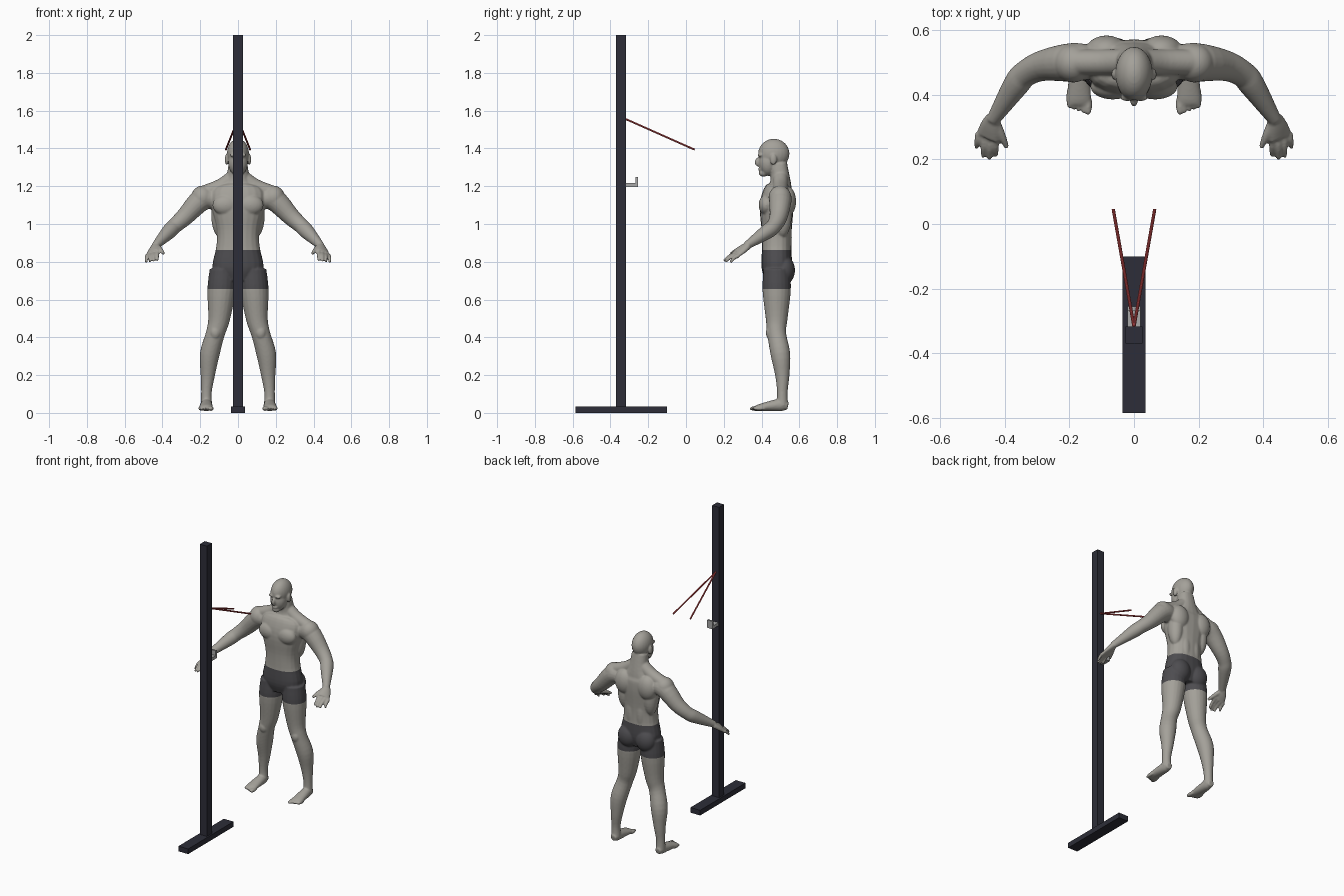
import bpy
import bmesh
import math
from mathutils import Vector, Matrix

default_cube = bpy.data.objects.get("Cube")
if default_cube:
    bpy.data.objects.remove(default_cube)


def make_material(name, *colour):
    material = bpy.data.materials.new(name)
    material.use_nodes = True
    material.diffuse_color = (*colour, 1)
    shader = material.node_tree.nodes["Principled BSDF"]
    shader.inputs["Base Color"].default_value = material.diffuse_color
    return material


skin = make_material("grey skin", 0.37, 0.355, 0.32)
cloth = make_material("charcoal shorts", 0.075, 0.073, 0.08)
steel = make_material("dark blue steel", 0.026, 0.027, 0.04)
metal = make_material("light grey metal", 0.4, 0.4, 0.4)
rubber = make_material("red rubber", 0.5, 0.06, 0.06)


def add_object(name, shape, *materials):
    bmesh.ops.recalc_face_normals(shape, faces=shape.faces)
    mesh = bpy.data.meshes.new(name)
    shape.to_mesh(mesh)
    shape.free()
    for material in materials:
        mesh.materials.append(material)
    new_object = bpy.data.objects.new(name, mesh)
    bpy.context.collection.objects.link(new_object)
    return new_object


def add_box(name, half_width, front, back, bottom, top, material):
    low, high = Vector((-half_width, front, bottom)), Vector((half_width, back, top))
    shape = bmesh.new()
    placement = Matrix.LocRotScale((low + high) / 2, None, high - low)
    bmesh.ops.create_cube(shape, size=1, matrix=placement)
    add_object(name, shape, material)


def smooth_rows(rows, steps=4):
    """Smooth curve through rows of numbers."""
    rows = [Vector(row) for row in rows]
    padded = [rows[0] * 2 - rows[1], *rows, rows[-1] * 2 - rows[-2]]
    result = []
    for before, start, end, after in zip(padded, padded[1:], padded[2:], padded[3:]):
        leave, arrive = (end - before) / 2, (after - start) / 2
        for step in range(steps):
            t = step / steps
            ease = t * t * (3 - 2 * t)
            result.append(start.lerp(end, ease) + leave * t * (1 - t) ** 2
                          - arrive * t * t * (1 - t))
    return result + [rows[-1]]


front_back, upright = Vector((0, 1, 0)), Vector((0, 0, 1))


def tube(shape, rows, reference=front_back, signs=(1, -1), boxiness=1, sides=20):
    """Loft of ellipses: x, y, z, width radius and, where it differs, depth radius."""
    rows = smooth_rows(rows)
    centres = [row.xyz if len(row) < 5 else Vector(row[:3]) for row in rows]
    for sign in signs:
        rings = []
        for index, (row, centre) in enumerate(zip(rows, centres)):
            following = centres[min(index + 1, len(rows) - 1)]
            along = following - centres[max(index - 1, 0)]
            across = along.cross(reference).normalized()
            outward = across.cross(along).normalized()
            ring = []
            for side in range(sides):
                angle = math.tau * side / sides
                wide, deep = (math.copysign(abs(value) ** boxiness, value)
                              for value in (math.cos(angle), math.sin(angle)))
                point = centre + across * wide * row[3] + outward * deep * row[-1]
                ring.append(shape.verts.new((point.x * sign, point.y, point.z)))
            rings.append(ring)
        for ring, following in zip(rings, rings[1:]):
            for side in range(sides):
                shape.faces.new((ring[side - 1], ring[side], following[side], following[side - 1]))
        shape.faces.new(rings[0])
        shape.faces.new(rings[-1])


def blob(shape, centre, radii):
    """Ellipsoid, repeated on the other side unless it is central."""
    x, y, z = centre
    for place in {x, -x}:
        placement = Matrix.LocRotScale((place, y, z), None, radii)
        bmesh.ops.create_uvsphere(shape, u_segments=24, v_segments=16, radius=1, matrix=placement)


# Stand and hook
add_box("base", 0.036, -0.585, -0.1, 0, 0.035, steel)
add_box("post", 0.026, -0.37, -0.317, 0, 2, steel)
add_box("hook_arm", 0.02, -0.317, -0.255, 1.197, 1.218, metal)
add_box("hook_tip", 0.02, -0.267, -0.255, 1.2, 1.25, metal)

# Pair of bands hanging from the post
bands = bmesh.new()
tube(bands, [(0, -0.318, 1.555, 0.005), (0.064, 0.045, 1.394, 0.005)], upright, sides=10)
add_object("bands", bands, rubber)

body = bmesh.new()

# Torso and neck: centre depth, height, half width, half depth
torso = [(0.48, 0.7, 0.09, 0.06), (0.48, 0.77, 0.135, 0.08), (0.48, 0.88, 0.115, 0.078),
         (0.48, 0.97, 0.113, 0.08), (0.48, 1.09, 0.14, 0.09), (0.49, 1.17, 0.14, 0.08),
         (0.5, 1.22, 0.07, 0.055), (0.49, 1.32, 0.05, 0.045)]
tube(body, [(0, *row) for row in torso], signs=[1], boxiness=0.85)
blob(body, (0.065, 0.425, 1.1), (0.07, 0.04, 0.055))       # chest
blob(body, (0.085, 0.535, 1.12), (0.065, 0.048, 0.08))     # shoulder blades
blob(body, (0.095, 0.51, 1.05), (0.047, 0.05, 0.12))       # flanks
blob(body, (0.035, 0.53, 0.93), (0.035, 0.03, 0.12))       # lower back
blob(body, (0.066, 0.522, 0.755), (0.068, 0.055, 0.075))   # buttocks
blob(body, (0.188, 0.497, 1.14), (0.06, 0.06, 0.063))      # shoulders
tube(body, [(0.02, 0.5, 1.25, 0.04), (0.09, 0.5, 1.2, 0.04), (0.19, 0.5, 1.16, 0.04)])

# Head
blob(body, (0, 0.465, 1.372), (0.058, 0.083, 0.079))       # skull
blob(body, (0, 0.435, 1.325), (0.052, 0.05, 0.07))         # face
blob(body, (0, 0.41, 1.27), (0.025, 0.025, 0.02))          # chin
blob(body, (0, 0.392, 1.29), (0.02, 0.01, 0.01))           # mouth
blob(body, (0, 0.383, 1.328), (0.012, 0.02, 0.024))        # nose
blob(body, (0.022, 0.392, 1.365), (0.022, 0.013, 0.01))    # brows
blob(body, (0.06, 0.463, 1.342), (0.01, 0.018, 0.03))      # ears

# Legs
tube(body, [(0.08, 0.48, 0.76, 0.07), (0.087, 0.48, 0.65, 0.075), (0.1, 0.48, 0.5, 0.058),
            (0.12, 0.48, 0.42, 0.05), (0.15, 0.5, 0.31, 0.052), (0.16, 0.51, 0.2, 0.038),
            (0.167, 0.51, 0.11, 0.028), (0.167, 0.51, 0.04, 0.03)])
blob(body, (0.12, 0.445, 0.425), (0.028, 0.022, 0.036))    # knees

# Feet and toes
tube(body, [(0.167, 0.54, 0.036, 0.02, 0.02), (0.167, 0.5, 0.042, 0.03, 0.033),
            (0.17, 0.4, 0.03, 0.037, 0.02), (0.17, 0.37, 0.024, 0.037, 0.014)], upright)
for toe in range(5):
    size = 0.01 if toe else 0.013
    blob(body, (0.142 + toe * 0.0145, 0.37 + toe * 0.005, 0.023), (size, 0.035, size))

# Arms
tube(body, [(0.12, 0.5, 1.13, 0.05), (0.19, 0.5, 1.13, 0.06), (0.28, 0.49, 1.04, 0.048),
            (0.335, 0.465, 0.99, 0.041), (0.365, 0.43, 0.96, 0.04), (0.437, 0.32, 0.885, 0.021)])

# Hands: palm, four fingers and thumb
tilt = Vector((0.4, 0, 1))
tube(body, [(0.435, 0.33, 0.887, 0.023, 0.019), (0.444, 0.3, 0.867, 0.034, 0.018),
            (0.453, 0.27, 0.847, 0.039, 0.014)], tilt)
for finger, reach in enumerate((0.21, 0.2, 0.208, 0.235)):
    knuckle = Vector((0.427 + finger * 0.018, 0.28, 0.857 - finger * 0.008))
    fingertip = Vector((0.427 + finger * 0.02, reach, 0.808 - finger * 0.004))
    joint = knuckle.lerp(fingertip, 0.55) + upright * 0.008
    tube(body, [(*knuckle, 0.011), (*joint, 0.01), (*fingertip, 0.007)], tilt)
tube(body, [(0.428, 0.315, 0.88, 0.015), (0.41, 0.275, 0.863, 0.013),
            (0.393, 0.237, 0.843, 0.008)], tilt)

# Fuse all body parts into one smooth skin
rough_body = add_object("body_parts", body)
remesh = rough_body.modifiers.new("fuse", "REMESH")
remesh.mode = "VOXEL"
remesh.voxel_size = 0.005
soften = rough_body.modifiers.new("soften", "SMOOTH")
soften.iterations = 5
evaluated = rough_body.evaluated_get(bpy.context.evaluated_depsgraph_get())
fused = bmesh.new()
fused.from_mesh(evaluated.to_mesh())
bpy.data.objects.remove(rough_body)

# Shorts are cut into the skin between hem and waistband
hem, waistband = 0.655, 0.862
for height in (hem, waistband):
    geometry = [*fused.verts, *fused.edges, *fused.faces]
    bmesh.ops.bisect_plane(fused, geom=geometry, plane_co=upright * height, plane_no=upright)
for face in fused.faces:
    face.smooth = True
    centre = face.calc_center_median()
    face.material_index = int(hem < centre.z < waistband and abs(centre.x) < 0.25)
add_object("figure", fused, skin, cloth)
